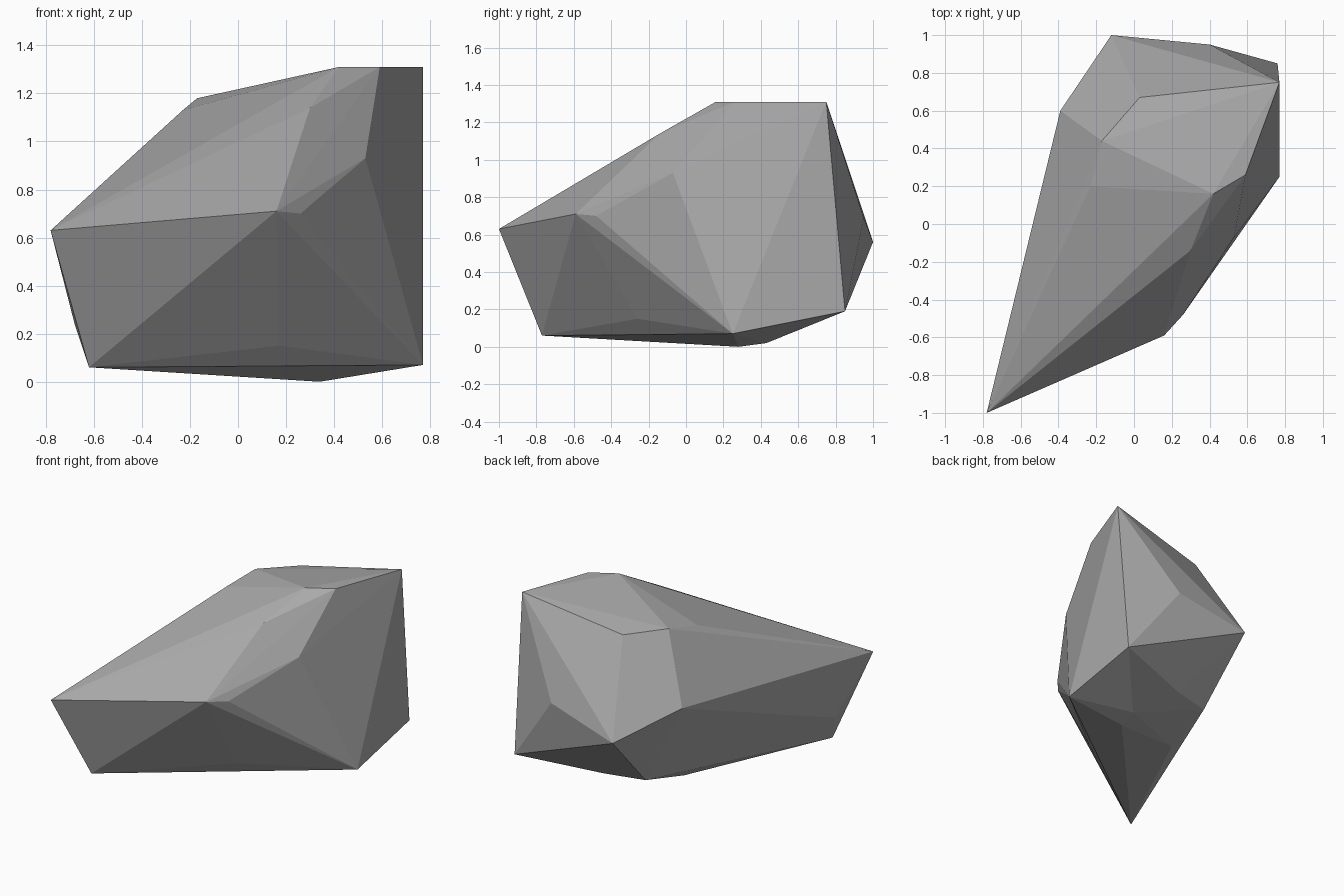
import bpy
import bmesh
from mathutils import Vector

default_cube = bpy.data.objects.get("Cube")
if default_cube:
    bpy.data.objects.remove(default_cube, do_unlink=True)


def make_material(name, colour):
    material = bpy.data.materials.new(name)
    material.use_nodes = True
    material.diffuse_color = colour
    shader = material.node_tree.nodes["Principled BSDF"]
    shader.inputs["Base Color"].default_value = colour
    shader.inputs["Roughness"].default_value = 0.9
    return material


# Corner points of the boulder in hundredths of a unit, grouped by region
crown = [(77, 75, 131), (59, 26, 131), (42, 16, 131), (3, 67, 117),
         (-17, 44, 118), (-23, 20, 113), (30, -14, 114)]
front_ridge = [(-78, -100, 63), (16, -59, 71), (26, -48, 70), (53, -7, 93)]
back_ridge = [(-12, 100, 56), (40, 95, 69), (-39, 60, 73)]
foot = [(-62, -77, 6), (-68, -71, 24), (17, -26, 15), (77, 25, 7), (76, 85, 19)]
underside = [(34, 28, 0), (37, 43, 2), (18, 67, 14), (-10, 60, 14), (-14, 22, 4)]


def build_faceted_rock(name, corners, material):
    """Wrap the corners in a convex skin with flat facets."""
    bm = bmesh.new()
    for corner in corners:
        bm.verts.new(Vector(corner) / 100)
    hull = bmesh.ops.convex_hull(bm, input=bm.verts[:])
    loose = {item for item in hull["geom_interior"] + hull["geom_unused"]
             if isinstance(item, bmesh.types.BMVert)}
    bmesh.ops.delete(bm, geom=list(loose), context="VERTS")
    bmesh.ops.recalc_face_normals(bm, faces=bm.faces[:])
    for face in bm.faces:
        face.smooth = False
    mesh = bpy.data.meshes.new(name)
    bm.to_mesh(mesh)
    bm.free()
    mesh.materials.append(material)
    rock = bpy.data.objects.new(name, mesh)
    bpy.context.collection.objects.link(rock)
    return rock


stone_grey = make_material("stone grey", (0.4, 0.4, 0.4, 1))
build_faceted_rock("boulder", crown + front_ridge + back_ridge + foot + underside,
                   stone_grey)
